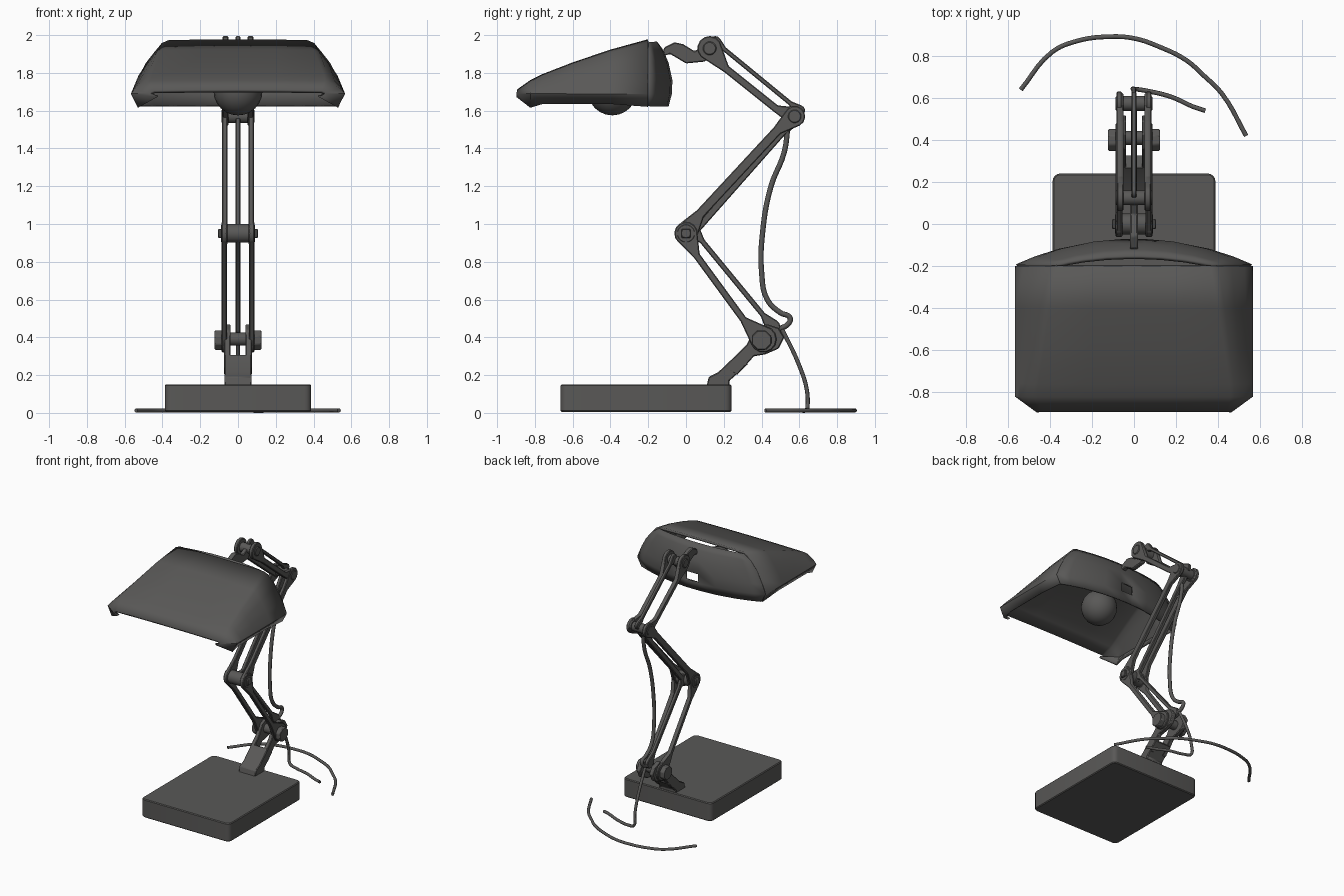
import bpy, bmesh
from math import sin, cos, pi, atan2
from mathutils import Vector

if "Cube" in bpy.data.objects:
    bpy.data.objects.remove(bpy.data.objects["Cube"])

GREY = (0.1, 0.098, 0.095, 1)
mat = bpy.data.materials.new("dark_grey")
mat.use_nodes = True
mat.diffuse_color = GREY
mat.node_tree.nodes["Principled BSDF"].inputs["Base Color"].default_value = GREY


def finish(obj, angle=0.6):
    bpy.ops.object.select_all(action='DESELECT')
    obj.select_set(True)
    bpy.context.view_layer.objects.active = obj
    if obj.type == 'CURVE':
        bpy.ops.object.convert(target='MESH')
        obj = bpy.context.object
    obj.data.materials.clear()
    obj.data.materials.append(mat)
    bpy.ops.object.shade_smooth_by_angle(angle=angle)
    return obj


def from_bmesh(name, bm):
    bmesh.ops.recalc_face_normals(bm, faces=bm.faces[:])
    mesh = bpy.data.meshes.new(name)
    bm.to_mesh(mesh)
    bm.free()
    obj = bpy.data.objects.new(name, mesh)
    bpy.context.collection.objects.link(obj)
    return obj


def plate(name, outline, x, thick, bevel=0.005):
    """Prism with a (y, z) outline, centred on x."""
    bm = bmesh.new()
    face = bm.faces.new([bm.verts.new((x - thick / 2, y, z)) for y, z in outline])
    ext = bmesh.ops.extrude_face_region(bm, geom=[face])
    moved = [v for v in ext["geom"] if isinstance(v, bmesh.types.BMVert)]
    bmesh.ops.translate(bm, verts=moved, vec=(thick, 0, 0))
    obj = from_bmesh(name, bm)
    mod = obj.modifiers.new("soft_edges", 'BEVEL')
    mod.width = bevel
    mod.limit_method = 'ANGLE'
    return finish(obj)


def link(name, a, b, ra, rb, shift, width, x, thick):
    """Bar with round ends at a and b and a narrow, offset shank."""
    a, b = Vector(a), Vector(b)
    d = b - a
    length = d.length
    d.normalize()
    n = Vector((-d.y, d.x))
    pts = [(ra * cos(t), ra * sin(t)) for t in [pi * (0.4 + k * 0.15) for k in range(9)]]
    lo, hi = shift - width / 2, shift + width / 2
    flare_a, flare_b = ra * 2.1, length - rb * 2.1
    pts += [(flare_a, lo), (flare_b, lo)]
    pts += [(length + rb * cos(t), rb * sin(t)) for t in [pi * (-0.6 + k * 0.15) for k in range(9)]]
    pts += [(flare_b, hi), (flare_a, hi)]
    plate(name, [tuple(a + d * t + n * s) for t, s in pts], x, thick)


def pin(name, centre, radius, half, sides=16, x=0):
    outline = [(centre[0] + radius * cos(2 * pi * (k + 0.5) / sides),
                centre[1] + radius * sin(2 * pi * (k + 0.5) / sides)) for k in range(sides)]
    plate(name, outline, x, half * 2)


def grid(name, rows, skip=()):
    bm = bmesh.new()
    vs = [[bm.verts.new(p) for p in row] for row in rows]
    for i in range(len(vs) - 1):
        for j in range(len(vs[0]) - 1):
            if (i, j) not in skip:
                bm.faces.new((vs[i][j], vs[i][j + 1], vs[i + 1][j + 1], vs[i + 1][j]))
    obj = from_bmesh(name, bm)
    mod = obj.modifiers.new("wall", 'SOLIDIFY')
    mod.thickness = 0.018
    mod.offset = 0
    return finish(obj)


def cable(name, points, radius=0.011):
    curve = bpy.data.curves.new(name, 'CURVE')
    curve.dimensions = '3D'
    curve.bevel_depth = radius
    curve.bevel_resolution = 2
    curve.resolution_u = 5
    curve.use_fill_caps = True
    spline = curve.splines.new('BEZIER')
    spline.bezier_points.add(len(points) - 1)
    for bp, p in zip(spline.bezier_points, points):
        bp.co = p
        bp.handle_left_type = bp.handle_right_type = 'AUTO'
    obj = bpy.data.objects.new(name, curve)
    bpy.context.collection.objects.link(obj)
    finish(obj, 1.0)


# Base slab with rounded corners
bm = bmesh.new()
bmesh.ops.create_cube(bm, size=1)
bmesh.ops.scale(bm, vec=(0.775, 0.905, 0.145), verts=bm.verts[:])
bmesh.ops.translate(bm, vec=(0, -0.212, 0.078), verts=bm.verts[:])
upright = [e for e in bm.edges if abs(e.verts[0].co.z - e.verts[1].co.z) > 0.1]
bmesh.ops.bevel(bm, geom=upright, offset=0.035, segments=4, profile=0.5, affect='EDGES')
base = from_bmesh("base", bm)
edge = base.modifiers.new("soft_edges", 'BEVEL')
edge.width = 0.006
edge.limit_method = 'ANGLE'
finish(base)

# Foot: solid wedge and two cheeks holding the lowest pivot
FOOT, KNEE, ELBOW, HEAD = (0.41, 0.39), (0.0, 0.95), (0.575, 1.57), (0.125, 1.93)
plate("foot", [(0.11, 0.145), (0.12, 0.19), (0.17, 0.215), (0.27, 0.31),
               (0.33, 0.26), (0.23, 0.17), (0.23, 0.145)], 0, 0.145)
for side, label in ((1, "left"), (-1, "right")):
    plate(f"foot_cheek_{label}",
          [(0.2, 0.24), (0.32, 0.36), (0.36, 0.44), (0.43, 0.47), (0.49, 0.45),
           (0.52, 0.4), (0.49, 0.34), (0.42, 0.31), (0.36, 0.3), (0.27, 0.2)], side * 0.056, 0.034)
    pin(f"foot_knob_{label}", (0.4, 0.385), 0.056, 0.03, 8, side * 0.094)

    # Paired outer bars of the three arm sections
    link(f"lower_bar_{label}", KNEE, FOOT, 0.062, 0.07, -0.024, 0.036, side * 0.073, 0.03)
    link(f"middle_bar_{label}", KNEE, ELBOW, 0.062, 0.056, 0.016, 0.05, side * 0.07, 0.028)
    link(f"upper_bar_{label}", ELBOW, HEAD, 0.05, 0.065, 0.03, 0.04, side * 0.066, 0.03)
    pin(f"knee_nut_{label}", KNEE, 0.035, 0.012, 4, side * 0.093)

# Central rods running parallel to the bars
link("lower_rod", (0.04, 0.965), (0.46, 0.455), 0.035, 0.04, 0, 0.028, 0, 0.028)
link("middle_rod", (0.02, 0.93), (0.55, 1.53), 0.03, 0.03, 0, 0.038, 0, 0.028)
link("upper_rod", (0.6, 1.6), (0.155, 1.965), 0.03, 0.03, 0, 0.024, 0, 0.026)

# Pivot spacers
pin("knee_spacer", KNEE, 0.05, 0.09)
pin("elbow_spacer", ELBOW, 0.036, 0.088)
pin("head_spacer", HEAD, 0.036, 0.088)
pin("foot_spacer", FOOT, 0.035, 0.08)

# Curved hook that carries the shade
plate("shade_hook", [(-0.13, 1.885), (-0.115, 1.935), (-0.06, 1.962), (-0.015, 1.952), (0.045, 1.915),
                     (0.11, 1.95), (0.16, 1.92), (0.1, 1.86), (0.0, 1.85), (-0.05, 1.88),
                     (-0.085, 1.9)], 0, 0.036)

# Shade hood: cross-sections (y, half width, top half width, top z, lip z)
sections = [(-0.89, 0.46, 0.44, 1.70, 1.675), (-0.82, 0.558, 0.46, 1.75, 1.62),
            (-0.76, 0.558, 0.455, 1.78, 1.64), (-0.6, 0.558, 0.43, 1.842, 1.64),
            (-0.4, 0.558, 0.4, 1.91, 1.64), (-0.2, 0.558, 0.365, 1.965, 1.625)]
rows = []
for y, w, top, zt, lip in sections:
    half = [(w - 0.035, lip), (w, 1.69)]
    half += [(w - (w - top) * f, 1.69 + (zt - 1.69) * g)
             for f, g in ((0.2, 0.33), (0.52, 0.68), (0.83, 0.95), (1, 1))]
    half.append((top / 2, zt + 0.003))
    rows.append([(-x, y, z) for x, z in half] + [(0, y, zt + 0.004)]
                + [(x, y, z) for x, z in reversed(half)])
grid("shade_hood", rows)

# Bulging back wall: open slot above it, square opening in the middle
levels = [(1.625, 0.523, -0.1), (1.69, 0.558, -0.083), (1.76, 0.53, -0.08),
          (1.85, 0.485, -0.1), (1.92, 0.43, -0.13), (1.96, 0.37, -0.16)]
steps = [-1, -0.85, -0.65, -0.35, -0.1, 0.1, 0.35, 0.65, 0.85, 1]
grid("shade_back", [[(u * w, -0.2 + (yc + 0.2) * (1 - abs(u) ** 2.2), z) for u in steps]
                    for z, w, yc in levels], skip={(1, 4)})

# Bulb
bm = bmesh.new()
bmesh.ops.create_uvsphere(bm, u_segments=20, v_segments=12, radius=0.13)
bmesh.ops.translate(bm, vec=(0, -0.39, 1.705), verts=bm.verts[:])
finish(from_bmesh("bulb", bm))

# Cables: along the arm, down to the ground, and a loose length behind
cable("arm_cable", [(0, y, z) for y, z in
                    ((0.54, 1.52), (0.52, 1.38), (0.45, 1.2), (0.405, 0.95), (0.4, 0.75), (0.43, 0.6),
                     (0.5, 0.53), (0.55, 0.505), (0.545, 0.475), (0.48, 0.44))], 0.014)
cable("ground_cable", [(0, 0.5, 0.46), (0, 0.6, 0.25), (0, 0.64, 0.12), (0.005, 0.643, 0.03),
                       (0.06, 0.635, 0.014), (0.18, 0.605, 0.013), (0.28, 0.56, 0.013),
                       (0.34, 0.54, 0.013)])
cable("loose_cable", [(x, y, 0.013) for x, y in
                      ((-0.54, 0.64), (-0.39, 0.82), (-0.28, 0.87), (-0.12, 0.893), (0, 0.885),
                       (0.12, 0.845), (0.25, 0.78), (0.33, 0.71), (0.42, 0.62), (0.535, 0.42))])
